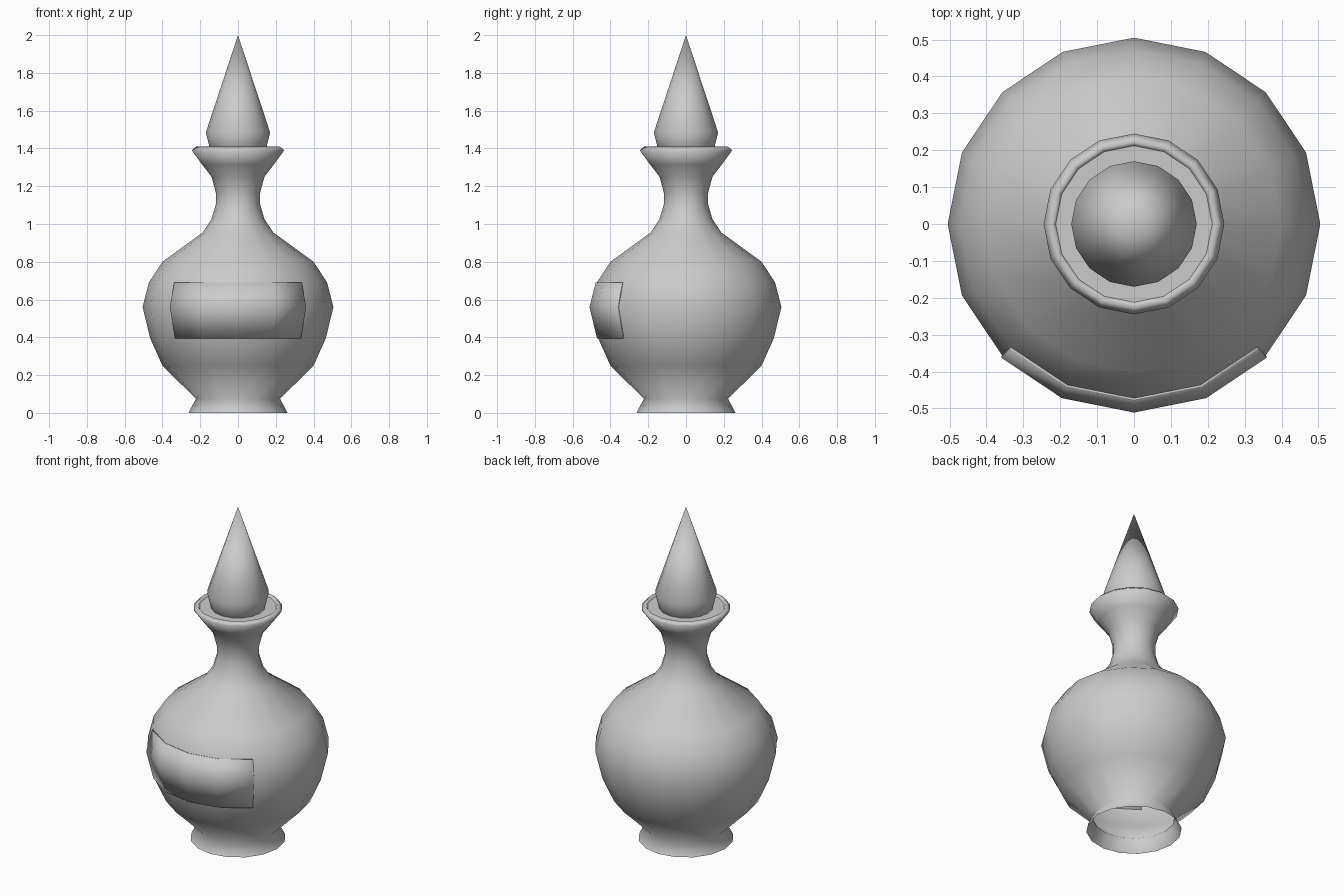
import bpy
from math import cos, sin, pi

cube = bpy.data.objects.get("Cube")
if cube:
    bpy.data.objects.remove(cube, do_unlink=True)

SIDES = 16

glass = bpy.data.materials.new("plain_grey")
glass.use_nodes = True
GREY = (0.6, 0.6, 0.6, 1)
glass.diffuse_color = GREY
glass.node_tree.nodes["Principled BSDF"].inputs["Base Color"].default_value = GREY


def lathe(name, profile, first=0, steps=SIDES):
    """Turn an (r, z) profile around z; fewer steps than SIDES leaves an arc."""
    closed = steps == SIDES
    columns = steps if closed else steps + 1
    verts, rings = [], []
    for r, z in profile:
        start = len(verts)
        if r == 0:  # a single shared pole vertex
            verts.append((0, 0, z))
            rings.append([start] * columns)
        else:
            for i in range(columns):
                a = 2 * pi * (first + i) / SIDES
                verts.append((r * cos(a), r * sin(a), z))
            rings.append(list(range(start, start + columns)))
    faces = []
    for low, high in zip(rings, rings[1:]):
        for i in range(steps):
            j = (i + 1) % columns
            quad = [low[i], low[j], high[j], high[i]]
            faces.append(list(dict.fromkeys(quad)))
    mesh = bpy.data.meshes.new(name)
    mesh.from_pydata(verts, [], faces)
    mesh.materials.append(glass)
    mesh.shade_smooth()
    obj = bpy.data.objects.new(name, mesh)
    bpy.context.collection.objects.link(obj)
    return obj


# Flask: hollow flared foot, round belly, waisted neck and rolled lip
belly = [(0.465, 0.395), (0.505, 0.56), (0.472, 0.69)]
lathe("flask", [(0.262, 0), (0.223, 0.075), (0.40, 0.25)] + belly + [
    (0.40, 0.80), (0.187, 0.955), (0.14, 1.025), (0.117, 1.105),
    (0.117, 1.165), (0.14, 1.25), (0.19, 1.315), (0.245, 1.39),
    (0.222, 1.41), (0.212, 1.395)])

# Flat floor of the mouth around the stopper
lathe("mouth_floor", [(0.212, 1.395), (0.12, 1.395)])

# Pointed stopper, seated in the neck
lathe("stopper", [(0, 1.34), (0.135, 1.34), (0.17, 1.485), (0, 2.0)])

# Thin label wrapped over the front of the belly
label = lathe("label", [(r + 0.003, z) for r, z in belly], first=10, steps=4)
rim = label.modifiers.new("thickness", "SOLIDIFY")
rim.thickness = 0.006
rim.offset = 0
